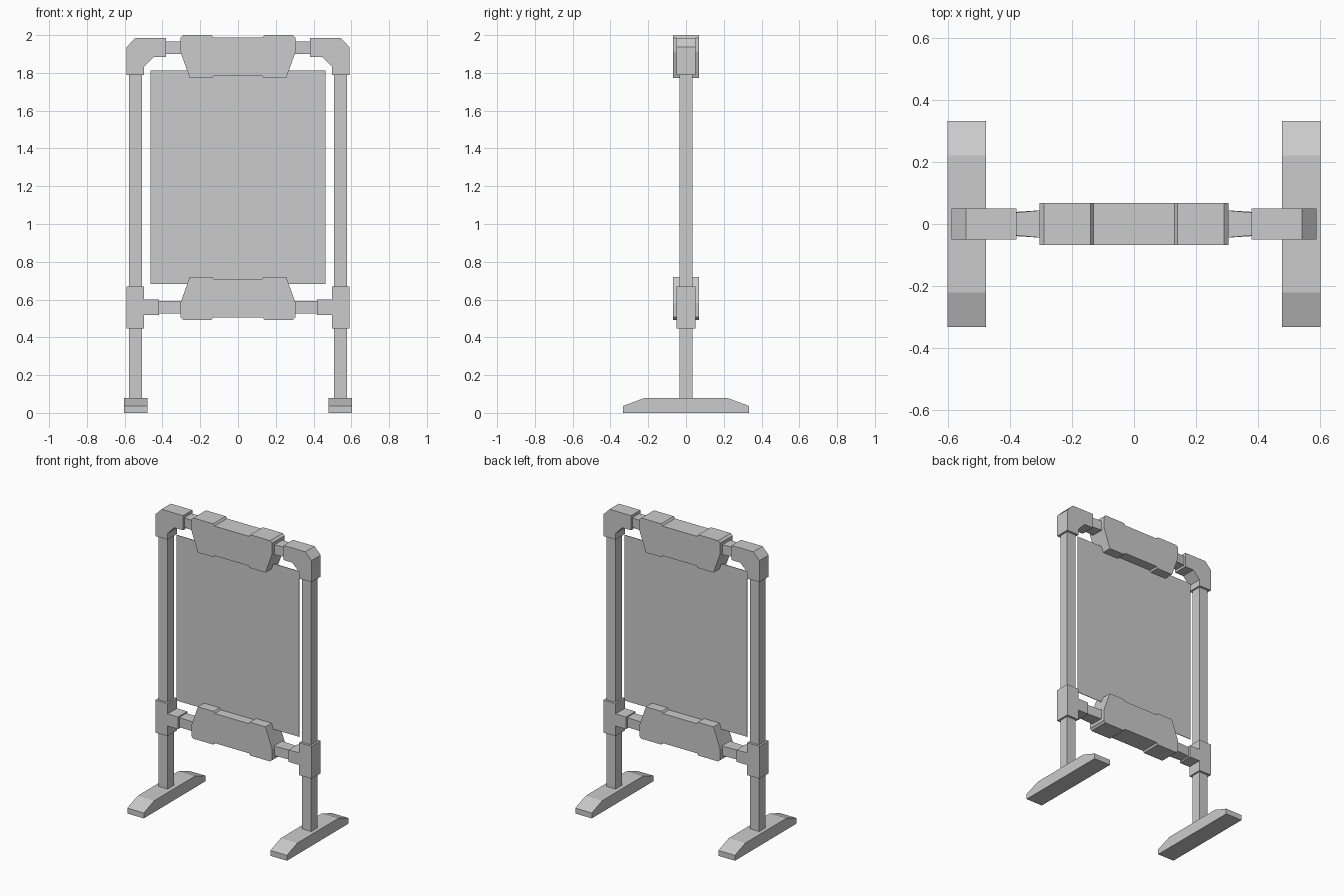
import bpy
import bmesh
from mathutils import Matrix

default = bpy.data.objects.get("Cube")
if default:
    bpy.data.objects.remove(default, do_unlink=True)

# Single plain grey
grey = bpy.data.materials.new("plain_grey")
grey.use_nodes = True
colour = (0.6, 0.6, 0.6, 1)
grey.diffuse_color = colour
grey.node_tree.nodes["Principled BSDF"].inputs["Base Color"].default_value = colour


def finish(name, bm):
    bmesh.ops.recalc_face_normals(bm, faces=bm.faces)
    mesh = bpy.data.meshes.new(name)
    bm.to_mesh(mesh)
    bm.free()
    mesh.materials.append(grey)
    obj = bpy.data.objects.new(name, mesh)
    bpy.context.collection.objects.link(obj)
    return obj


def prism(name, points, low, high, axis="y"):
    """Extrude an outline (x, z) along y, or (y, z) along x."""
    bm = bmesh.new()
    if axis == "y":
        verts = [bm.verts.new((a, low, b)) for a, b in points]
        step = (0, high - low, 0)
    else:
        verts = [bm.verts.new((low, a, b)) for a, b in points]
        step = (high - low, 0, 0)
    face = bm.faces.new(verts)
    new = bmesh.ops.extrude_face_region(bm, geom=[face])["geom"]
    bmesh.ops.translate(bm, vec=step,
                        verts=[v for v in new if isinstance(v, bmesh.types.BMVert)])
    return finish(name, bm)


def box(name, x, y, z):
    return prism(name, [(x[0], z[0]), (x[1], z[0]), (x[1], z[1]), (x[0], z[1])], *y)


def connector(name, inner, outer, z):
    """Short bar that widens towards the clamp."""
    obj = box(name, (inner, outer), (-0.036, 0.036), z)
    for v in obj.data.vertices:
        if v.co.x < (inner + outer) / 2:
            v.co.y *= 1.25
    return obj


def mirrored(obj):
    """Rename to the left side and add the right-hand twin."""
    base = obj.name
    obj.name = "left_" + base
    bm = bmesh.new()
    bm.from_mesh(obj.data)
    bmesh.ops.transform(bm, matrix=Matrix.Scale(-1, 4, (1, 0, 0)), verts=bm.verts)
    finish("right_" + base, bm)


# Feet with sloped toes
mirrored(prism("foot", [(-0.333, 0), (0.333, 0), (0.333, 0.037), (0.222, 0.078),
                        (-0.222, 0.078), (-0.333, 0.037)], 0.478, 0.603, "x"))

# Upright posts
mirrored(box("post", (0.508, 0.577), (-0.034, 0.034), (0.07, 1.8)))

# Top corner elbows
mirrored(prism("elbow", [(0.59, 1.79), (0.59, 1.937), (0.543, 1.985), (0.38, 1.985),
                         (0.38, 1.885), (0.445, 1.885), (0.497, 1.833), (0.497, 1.79)],
               -0.05, 0.05))

# Lower tee joints
mirrored(prism("tee_joint", [(0.59, 0.448), (0.59, 0.67), (0.497, 0.67), (0.497, 0.6),
                             (0.418, 0.6), (0.418, 0.517), (0.497, 0.517), (0.497, 0.448)],
               -0.05, 0.05))

# Bars joining the clamps to the frame
mirrored(connector("upper_connector", 0.29, 0.39, (1.9, 1.966)))
mirrored(connector("lower_connector", 0.29, 0.43, (0.527, 0.592)))

# Clamps holding the panel, the lower one upside down
half = [(0.13, 1.987), (0.14, 2.0), (0.29, 2.0), (0.305, 1.986), (0.305, 1.912),
        (0.255, 1.773), (0.137, 1.773), (0.128, 1.785)]
outline = half + [(-x, z) for x, z in reversed(half)]
prism("upper_clamp", outline, -0.068, 0.068)
prism("lower_clamp", [(x, 2.493 - z) for x, z in outline], -0.068, 0.068)

# Sign panel
box("panel", (-0.464, 0.464), (-0.002, 0.002), (0.682, 1.812))
